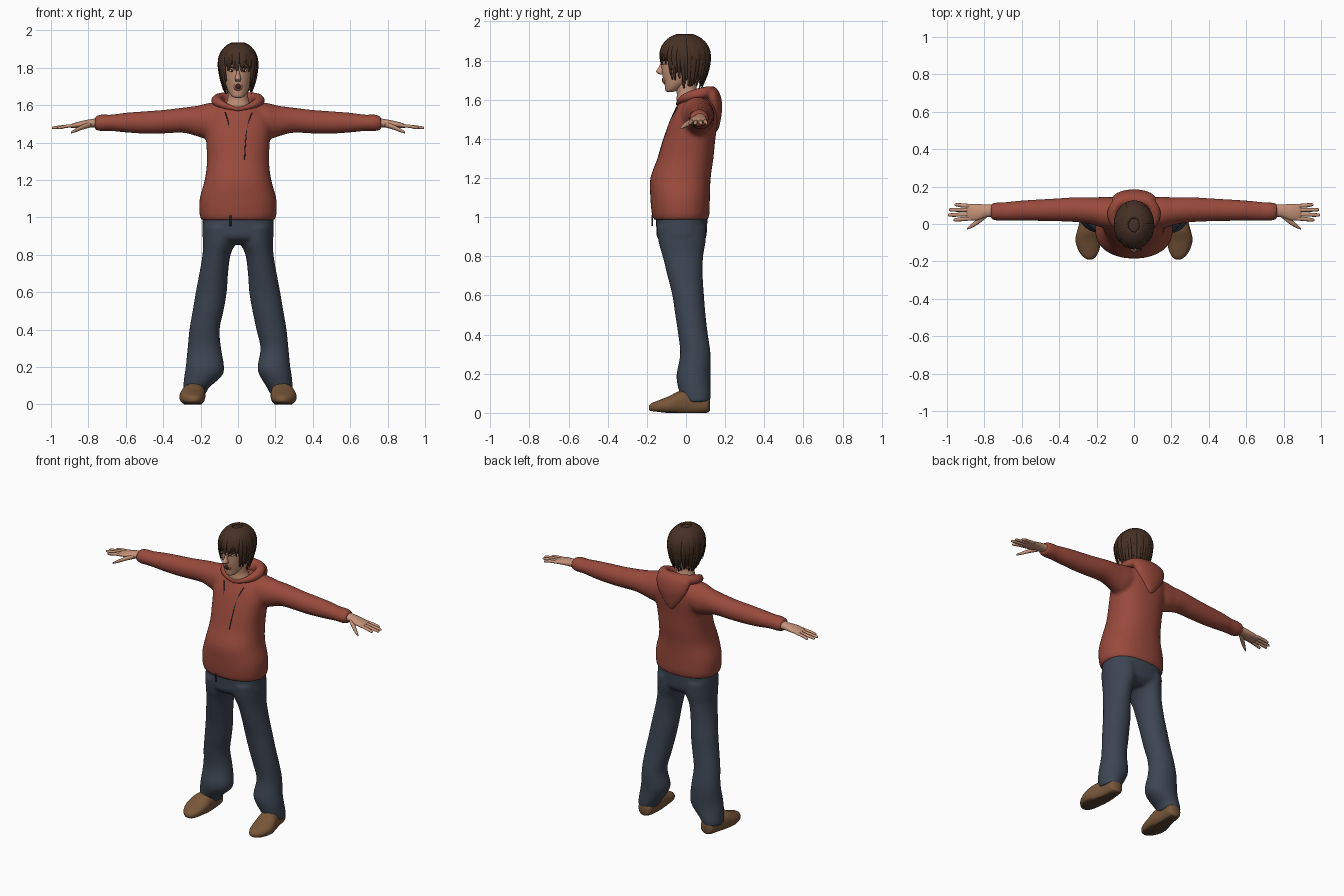
import bpy, bmesh, math, random
from mathutils import Vector, Matrix

random.seed(4)
X, Y, Z = Vector((1, 0, 0)), Vector((0, 1, 0)), Vector((0, 0, 1))


def material(name, r, g, b):
    m = bpy.data.materials.new(name)
    m.diffuse_color = (r, g, b, 1)
    return m


RED = material("rust red cloth", 0.32, 0.068, 0.045)
DENIM = material("dark denim", 0.046, 0.06, 0.085)
SKIN = material("skin", 0.56, 0.29, 0.19)
HAIR = material("brown hair", 0.062, 0.03, 0.018)
LEATHER = material("brown leather", 0.19, 0.095, 0.042)
SOLE = material("dark sole", 0.09, 0.05, 0.028)
MOUTH = material("dark mouth", 0.05, 0.015, 0.012)
LIP = material("lips", 0.36, 0.13, 0.09)
WHITE = material("eye white", 0.6, 0.56, 0.52)
CORD = material("dark cord", 0.03, 0.035, 0.05)


def smooth_path(pts, steps):
    """Catmull-Rom through points that also carry two radii."""
    out = []
    for i in range(len(pts) - 1):
        a, b, c, d = (pts[max(0, min(len(pts) - 1, i + k))] for k in (-1, 0, 1, 2))
        for s in range(steps):
            t = s / steps
            out.append([q + 0.5 * t * (r - p + t * (2*p - 5*q + 4*r - w + t * (3*(q - r) + w - p)))
                        for p, q, r, w in zip(a, b, c, d)])
    return out + [list(pts[-1])]


def tube(bm, pts, frame=(X, Y), n=24, steps=4, power=2.0):
    """Loft ellipses (x, y, z, radius a, radius b); frame is two axes or a centre point."""
    path = smooth_path(pts, steps)
    cs = [Vector(p[:3]) for p in path]
    rings = []
    for i, p in enumerate(path):
        if isinstance(frame, tuple):
            u, v = frame
        else:
            t = (cs[min(i + 1, len(cs) - 1)] - cs[max(i - 1, 0)]).normalized()
            u = t.cross(cs[i] - frame).normalized()
            v = u.cross(t)
        ring = []
        for k in range(n):
            a = 2 * math.pi * k / n
            c, s = (math.copysign(abs(w) ** (2 / power), w) for w in (math.cos(a), math.sin(a)))
            ring.append(bm.verts.new(cs[i] + u * max(p[3], 0.001) * c + v * max(p[4], 0.001) * s))
        rings.append(ring)
    for r, q in zip(rings, rings[1:]):
        for k in range(n):
            bm.faces.new((r[k], r[(k + 1) % n], q[(k + 1) % n], q[k]))
    bm.faces.new(rings[0][::-1])
    bm.faces.new(rings[-1])


def ball(bm, c, r):
    bmesh.ops.create_uvsphere(bm, u_segments=24, v_segments=14, radius=1,
                              matrix=Matrix.Translation(c) @ Matrix.Diagonal((*r, 1)))


def finish(bm, name, *mats, voxel=0):
    bmesh.ops.recalc_face_normals(bm, faces=bm.faces[:])
    me = bpy.data.meshes.new(name)
    bm.to_mesh(me)
    bm.free()
    for m in mats:
        me.materials.append(m)
    for f in me.polygons:
        f.use_smooth = True
    ob = bpy.data.objects.new(name, me)
    bpy.context.collection.objects.link(ob)
    if voxel:  # weld overlapping lofts into one skin
        mod = ob.modifiers.new("weld", 'REMESH')
        mod.mode, mod.voxel_size, mod.use_smooth_shade = 'VOXEL', voxel, True
        sm = ob.modifiers.new("soften", 'SMOOTH')
        sm.factor, sm.iterations = 0.5, 5
    return ob


def flip(pts, s):
    return [(s * p[0], *p[1:]) for p in pts]


def box_ring(x0, x1, y0, y1, z):
    return ((x0 + x1) / 2, (y0 + y1) / 2, z, (x1 - x0) / 2, (y1 - y0) / 2)


# Hoodie: torso and sleeves
bm = bmesh.new()
torso = [(.195, -.165, .112, .985), (.206, -.175, .12, 1.02), (.205, -.182, .122, 1.1),
         (.178, -.182, .126, 1.2), (.166, -.146, .14, 1.3), (.17, -.116, .15, 1.4),
         (.178, -.08, .163, 1.5), (.15, -.045, .162, 1.57), (.09, -.025, .145, 1.61)]
tube(bm, [box_ring(-w, w, f, b, z) for w, f, b, z in torso], n=40, power=2.3)
sleeve = [(.05, .055, 1.53, .085, .085), (.15, .06, 1.515, .085, .098), (.21, .068, 1.515, .075, .084),
          (.29, .076, 1.52, .068, .068), (.4, .076, 1.512, .062, .063), (.5, .074, 1.508, .058, .06),
          (.6, .072, 1.507, .054, .053), (.68, .068, 1.506, .05, .044), (.73, .067, 1.506, .049, .045),
          (.765, .067, 1.504, .042, .036)]
for s in (1, -1):
    tube(bm, flip(sleeve, s), (Y, Z))
finish(bm, "hoodie", RED, voxel=0.01)

# Hood: rolled collar and drooping pouch behind
bm = bmesh.new()
half = [(0, -.042, 1.578, .012, .012), (.055, -.03, 1.592, .016, .016), (.1, .0, 1.612, .024, .022),
        (.115, .06, 1.63, .03, .026), (.08, .115, 1.64, .03, .028), (0, .135, 1.64, .028, .028)]
tube(bm, half + flip(half, -1)[-2::-1], Vector((0, .045, 1.5)), n=16)
tube(bm, [(0, .15, 1.44, .012, .012), (0, .15, 1.47, .042, .022), (0, .15, 1.52, .078, .031),
          (0, .145, 1.57, .105, .04), (0, .132, 1.62, .118, .045), (0, .128, 1.65, .1, .034),
          (0, .125, 1.668, .05, .014)], n=32)
finish(bm, "hood", RED, voxel=0.007)

# Drawstrings and hem pull
bm = bmesh.new()
tube(bm, [(-.07, -.047, 1.565, .003, .003), (-.05, -.075, 1.5, .003, .003), (-.04, -.101, 1.42, .003, .003)], n=8)
tube(bm, [(.075, -.047, 1.56, .003, .003), (.05, -.078, 1.49, .003, .003),
          (.04, -.113, 1.4, .003, .003), (.035, -.14, 1.31, .003, .003)], n=8)
tube(bm, [(-.04, -.172, 1.01, .005, .004), (-.04, -.172, .955, .005, .004)], n=8)
finish(bm, "drawstrings", CORD)

# Jeans: hips and two flared legs (one hem swings further inward)
bm = bmesh.new()
tube(bm, [box_ring(-w, w, f, b, z) for w, f, b, z in
          [(.188, -.155, .11, 1.02), (.19, -.152, .108, .95), (.185, -.145, .1, .89), (.12, -.09, .06, .855)]],
     n=36, power=2.4)
leg = [(.0, .188, -.15, .105, .95), (.01, .188, -.14, .1, .87), (.04, .19, -.12, .088, .8),
       (.053, .207, -.095, .086, .7), (.06, .226, -.07, .092, .6), (.077, .243, -.055, .1, .5),
       (.098, .26, -.04, .112, .4), (.12, .27, -.03, .126, .3), (.104, .28, -.048, .126, .2),
       (.118, .288, -.045, .125, .15), (.155, .293, -.03, .127, .09), (.172, .295, -.015, .122, .055)]
for s in (1, -1):
    pts = [box_ring(a - (.03 if s < 0 and .12 < r[-1] < .35 else 0), *r) for a, *r in leg]
    tube(bm, flip(pts, s), n=28)
finish(bm, "jeans", DENIM, voxel=0.01)

# Shoes: flat-bottomed lofts, sole coloured by face direction
for s, side in ((1, "left"), (-1, "right")):
    bm = bmesh.new()
    tube(bm, flip([(.226, .122, .04, .02, .03), (.227, .105, .045, .045, .045), (.23, .04, .05, .052, .06),
                   (.238, -.03, .05, .064, .062), (.245, -.085, .04, .068, .046), (.242, -.14, .032, .056, .032),
                   (.238, -.175, .028, .034, .022), (.236, -.19, .026, .012, .01)], s), (X, Z), n=28, power=2.3)
    for v in bm.verts:
        v.co.z = max(v.co.z, 0.0 + max(0, -v.co.y - .1) * .12)
    bmesh.ops.recalc_face_normals(bm, faces=bm.faces[:])
    for f in bm.faces:
        f.material_index = int(f.normal.z < -0.75)
    finish(bm, side + "_shoe", LEATHER, SOLE)

# Hands: palm, four fingers and thumb
for s, side in ((1, "left"), (-1, "right")):
    bm = bmesh.new()
    tube(bm, flip([(.74, .07, 1.506, .033, .026), (.79, .07, 1.503, .034, .022), (.84, .063, 1.497, .044, .018),
                   (.885, .063, 1.49, .042, .012), (.895, .063, 1.488, .034, .007)], s), (Y, Z), n=20)
    for y0, y1, tip in ((.03, .022, .965), (.053, .048, .995), (.075, .076, .99), (.096, .103, .96)):
        tube(bm, flip([(.86, y0, 1.493, .01, .009), (.92, (y0 + y1) / 2, 1.487, .011, .009),
                       (tip - .012, y1, 1.48, .009, .008), (tip, y1, 1.478, .004, .004)], s), (Y, Z), n=10)
    tube(bm, flip([(.785, .055, 1.498, .018, .016), (.83, .018, 1.483, .017, .013),
                   (.868, -.01, 1.466, .011, .01), (.893, -.026, 1.454, .004, .005)], s), (Y, Z), n=12)
    finish(bm, side + "_hand", SKIN)

# Head, nose and neck
bm = bmesh.new()
tube(bm, [(0, -.082, 1.64, .015, .015), (0, -.073, 1.648, .034, .032), (0, -.052, 1.68, .055, .058),
          (0, -.03, 1.72, .068, .09), (0, -.02, 1.76, .076, .105), (0, -.012, 1.8, .08, .115),
          (0, -.01, 1.86, .078, .108), (0, -.01, 1.905, .05, .07)], n=32)
tube(bm, [(0, -.115, 1.795, .007, .011), (0, -.123, 1.765, .01, .018), (0, -.13, 1.742, .017, .023),
          (0, -.118, 1.728, .013, .013)], n=14)
tube(bm, [(0, .03, 1.55, .085, .06), (0, .015, 1.595, .072, .062), (0, .006, 1.63, .056, .053),
          (0, 0, 1.68, .053, .053), (0, 0, 1.72, .05, .05)], n=28)
finish(bm, "head", SKIN)

# Open mouth
for name, mat, y, r in (("lips", LIP, -.107, (.025, .013, .022)), ("mouth", MOUTH, -.112, (.018, .011, .015))):
    bm = bmesh.new()
    ball(bm, (0, y, 1.7), r)
    finish(bm, name, mat)

# Eyes and brows
for name, mat, y, dz, r in (("eyes", WHITE, -.112, 0, (.015, .009, .007)),
                            ("irises", MOUTH, -.117, 0, (.007, .006, .0065)),
                            ("brows", HAIR, -.113, .017, (.019, .009, .004))):
    bm = bmesh.new()
    for s in (1, -1):
        ball(bm, (s * .032, y, 1.785 + dz), r)
    finish(bm, name, mat)

# Hair: cap with the face cut away, then layered tapering locks
bm = bmesh.new()
ball(bm, (0, -.006, 1.82), (.1, .123, .107))
bmesh.ops.delete(bm, geom=[f for f in bm.faces if f.calc_center_median().z < 1.72 or
                           (f.calc_center_median().y < -.03 and f.calc_center_median().z < 1.83)], context='FACES')
COUNT = 44
for layer in range(2):
    for i in range(COUNT):
        a = 2 * math.pi * (i + layer / 2) / COUNT + random.uniform(-.05, .05)
        turn = abs(math.remainder(a, 2 * math.pi)) / math.pi  # 0 front, 1 back
        end = 1.795 if turn < .27 else 1.715 if turn < .45 else 1.675
        end += layer * .018 + random.uniform(-.012, .016)
        flick = random.uniform(-.03, .05)
        pts = []
        for k in range(8):
            t = k / 7
            z = end + (1.925 - end) * (1 - t ** 1.6)
            d = (z - 1.82) / .11
            rad = math.sqrt(max(0, 1 - d * d)) if d > 0 else 1 - .16 * d * d
            rad += flick * t ** 4
            b = a + .12 * t * math.sin(i * 2.1)
            pts.append((.1 * rad * math.sin(b), -.006 - .124 * rad * math.cos(b), z,
                        .006 + .013 * math.sin(math.pi * min(1, t * .9 + .1)) * (1 - .5 * t),
                        .009 * (1 - t ** 3) + .002))
        x, y, z, _, _ = pts[-1]
        pts.append((x, y, z - .008, .001, .001))
        tube(bm, pts, Vector((0, -.006, 1.78)), n=8, steps=2)
finish(bm, "hair", HAIR)
